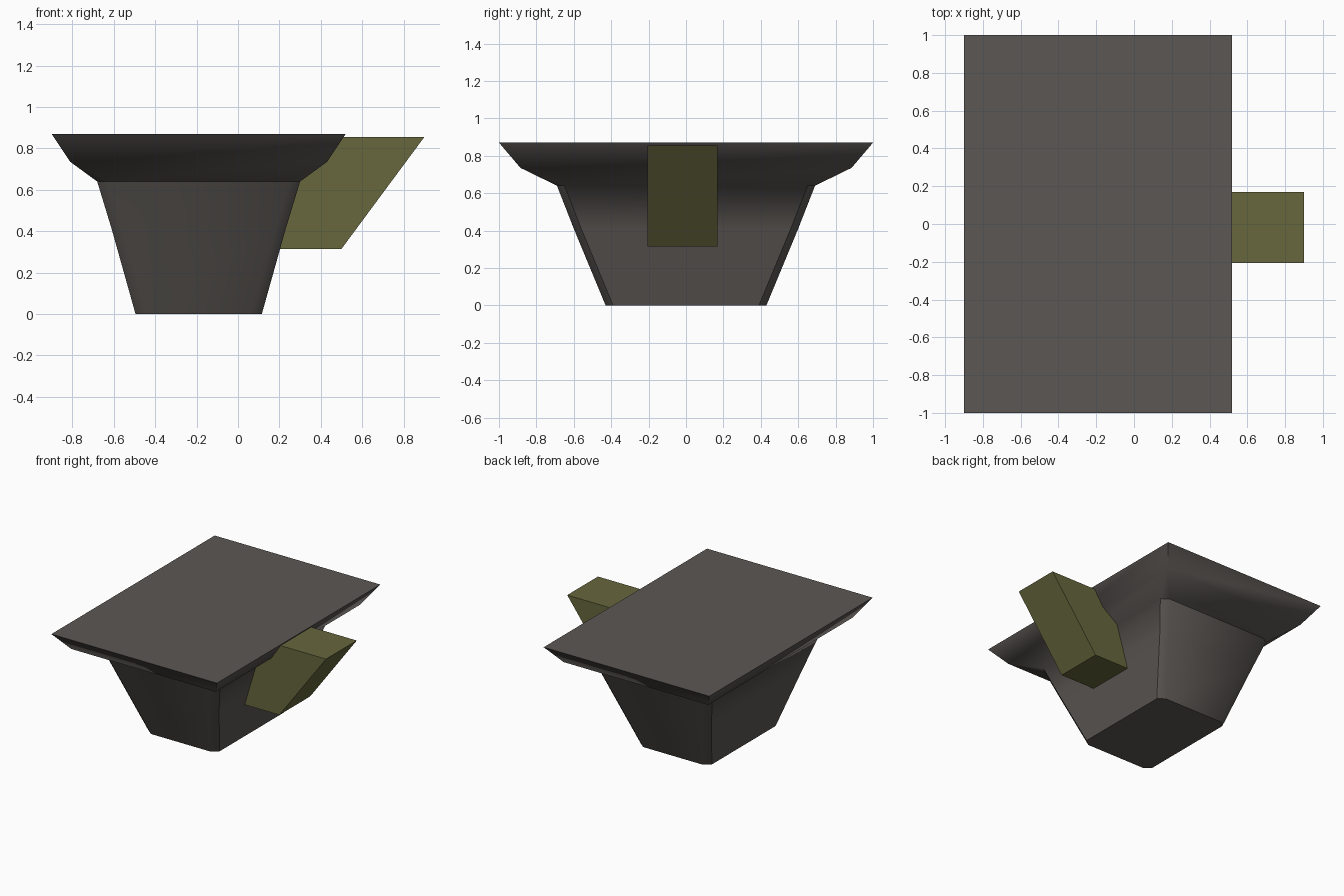
import bpy, bmesh, math

if "Cube" in bpy.data.objects:
    bpy.data.objects.remove(bpy.data.objects["Cube"])


def material(name, rgb):
    m = bpy.data.materials.new(name)
    m.diffuse_color = (*rgb, 1)
    m.use_nodes = True
    m.node_tree.nodes["Principled BSDF"].inputs["Base Color"].default_value = m.diffuse_color
    return m


def make_object(name, bm, mat):
    bmesh.ops.recalc_face_normals(bm, faces=bm.faces)
    mesh = bpy.data.meshes.new(name)
    bm.to_mesh(mesh)
    bm.free()
    mesh.materials.append(mat)
    ob = bpy.data.objects.new(name, mesh)
    bpy.context.collection.objects.link(ob)
    return ob


grey = material("charcoal grey", (0.105, 0.095, 0.087))
olive = material("olive", (0.135, 0.135, 0.047))

# Flared basin: stacked rings of (z, half width x, half depth y)
CX, CHAMFER_X, CHAMFER_Y = -0.19, 0.05, 0.04
body_rings = [(0, 0.305, 0.43), (0.41, 0.42, 0.60), (0.64, 0.49, 0.69)]
rim_rings = [(0.735, 0.62, 0.885), (0.87, 0.71, 1.0)]
corners = [(1, 1), (-1, 1), (-1, -1), (1, -1)]

bm = bmesh.new()
rings = []
for z, w, d in body_rings:  # eight-sided, cut corners
    ring = []
    for sx, sy in corners:
        pair = [(CX + sx * w, sy * (d - CHAMFER_Y), z),
                (CX + sx * (w - CHAMFER_X), sy * d, z)]
        ring += [bm.verts.new(p) for p in (pair if sx * sy > 0 else pair[::-1])]
    rings.append(ring)
for z, w, d in rim_rings:  # four-sided; each corner doubled to match
    ring = []
    for sx, sy in corners:
        ring += [bm.verts.new((CX + sx * w, sy * d, z))] * 2
    rings.append(ring)
for low, high in zip(rings, rings[1:]):
    for i in range(8):
        j = (i + 1) % 8
        quad = list(dict.fromkeys((low[i], low[j], high[j], high[i])))
        if len(quad) > 2:
            bm.faces.new(quad)
bm.faces.new(rings[0])
bm.faces.new(list(dict.fromkeys(rings[-1])))
basin = make_object("basin", bm, grey)
bpy.context.view_layer.objects.active = basin
basin.select_set(True)
bpy.ops.object.shade_smooth_by_angle(angle=math.radians(40))

# Slanted spout: side profile extruded along y, inner edge tucked into the basin
profile = [(0.195, 0.315), (0.5, 0.315), (0.90, 0.855), (0.50, 0.855),
           (0.42, 0.735), (0.29, 0.64)]
bm = bmesh.new()
face = bm.faces.new([bm.verts.new((x, -0.207, z)) for x, z in profile])
ext = bmesh.ops.extrude_face_region(bm, geom=[face])
bmesh.ops.translate(bm, vec=(0, 0.376, 0),
                    verts=[v for v in ext["geom"] if isinstance(v, bmesh.types.BMVert)])
make_object("spout", bm, olive)
